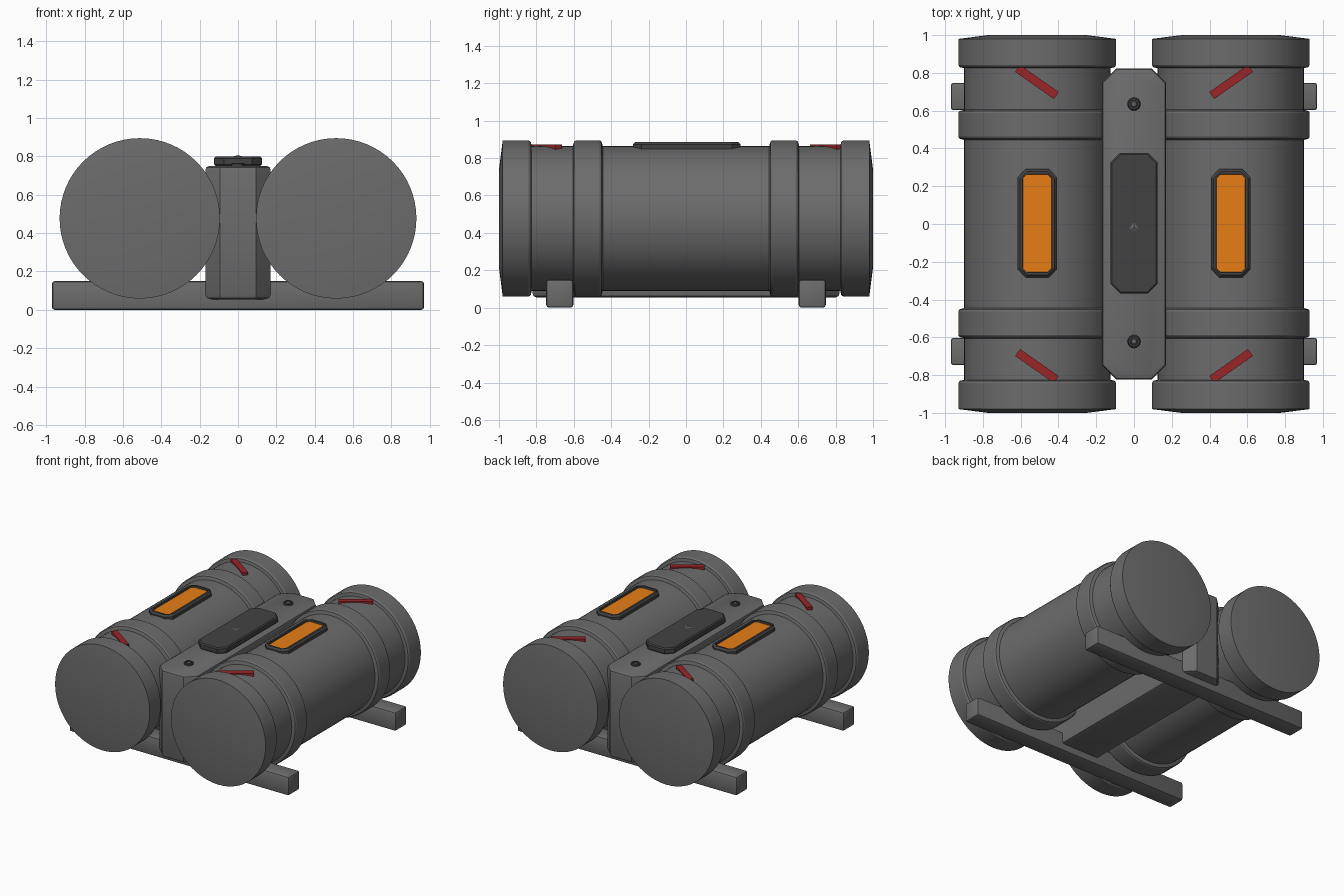
import bpy, bmesh, math
from mathutils import Matrix, Vector

if "Cube" in bpy.data.objects:
    bpy.data.objects.remove(bpy.data.objects["Cube"])


def material(name, rgb):
    m = bpy.data.materials.new(name)
    m.diffuse_color = (*rgb, 1)
    m.use_nodes = True
    m.node_tree.nodes["Principled BSDF"].inputs["Base Color"].default_value = m.diffuse_color
    return m


GREY = material("mid grey", (0.15, 0.15, 0.15))
DARK = material("dark grey", (0.055, 0.055, 0.055))
RED = material("red", (0.32, 0.018, 0.022))
ORANGE = material("orange", (0.85, 0.22, 0.008))


def finish(bm, name, mat, loc=(0, 0, 0), rot_z=0, smooth=True):
    bmesh.ops.recalc_face_normals(bm, faces=bm.faces)
    me = bpy.data.meshes.new(name)
    bm.to_mesh(me)
    bm.free()
    me.materials.append(mat)
    ob = bpy.data.objects.new(name, me)
    ob.location = loc
    ob.rotation_euler.z = rot_z
    bpy.context.collection.objects.link(ob)
    if smooth:
        bpy.ops.object.select_all(action='DESELECT')
        ob.select_set(True)
        bpy.context.view_layer.objects.active = ob
        bpy.ops.object.shade_smooth_by_angle(angle=math.radians(30))
    return ob


def octagon(hx, hy, c):
    """Rectangle outline with cut corners."""
    return [(hx, -hy + c), (hx, hy - c), (hx - c, hy), (-hx + c, hy),
            (-hx, hy - c), (-hx, -hy + c), (-hx + c, -hy), (hx - c, -hy)]


def loft(name, rings, mat, loc, caps=True):
    """Join stacked (outline, z) rings; without caps the stack closes on itself."""
    bm = bmesh.new()
    vs = [[bm.verts.new((x, y, z)) for x, y in pts] for pts, z in rings]
    n = len(vs[0])
    pairs = list(zip(vs, vs[1:]))
    if caps:
        bm.faces.new(vs[0][::-1])
        bm.faces.new(vs[-1])
    else:
        pairs.append((vs[-1], vs[0]))
    for a, b in pairs:
        for i in range(n):
            j = (i + 1) % n
            bm.faces.new((a[i], a[j], b[j], b[i]))
    return finish(bm, name, mat, loc)


def box(name, size, loc, mat, bevel=0.0, rot_z=0, segments=2):
    bm = bmesh.new()
    bmesh.ops.create_cube(bm, size=1)
    bmesh.ops.scale(bm, vec=Vector(size), verts=bm.verts)
    if bevel:
        bmesh.ops.bevel(bm, geom=bm.edges[:], offset=bevel, segments=segments,
                        profile=0.5, affect='EDGES')
    return finish(bm, name, mat, loc, rot_z)


def barrel(name, x):
    """Lathe a banded drum around the y axis."""
    R, r = 0.418, 0.387
    half = [(r, 0.445), (R - 0.006, 0.452), (R, 0.462), (R, 0.588),
            (R - 0.006, 0.598), (r, 0.605), (r, 0.825), (R - 0.008, 0.830),
            (R, 0.842), (R, 0.980), (0.26, 1.0)]
    prof = [(a, -y) for a, y in reversed(half)] + half
    bm = bmesh.new()
    n = 64
    rings = [[bm.verts.new((a * math.cos(2 * math.pi * i / n), y,
                            a * math.sin(2 * math.pi * i / n)))
              for i in range(n)] for a, y in prof]
    for p, q in zip(rings, rings[1:]):
        for i in range(n):
            j = (i + 1) % n
            bm.faces.new((p[i], p[j], q[j], q[i]))
    bm.faces.new(rings[0])
    bm.faces.new(rings[-1])
    finish(bm, name, GREY, (x, 0, 0.477))


# Twin drums with window and red markers
for side, s in (("left", -1), ("right", 1)):
    x = 0.512 * s
    barrel(side + "_drum", x)
    loft(side + "_window_frame",
         [(octagon(0.105, 0.288, 0.045), 0.835), (octagon(0.105, 0.288, 0.045), 0.872),
          (octagon(0.092, 0.275, 0.040), 0.886), (octagon(0.077, 0.260, 0.022), 0.886),
          (octagon(0.073, 0.256, 0.020), 0.835)], DARK, (x, 0.004, 0), caps=False)
    box(side + "_window_pane", (0.150, 0.515, 0.008), (x, 0.004, 0.868), ORANGE)
    for end, e in (("front", -1), ("back", 1)):
        box(f"{side}_{end}_marker", (0.25, 0.045, 0.05),
            (x + 0.002 * s, 0.752 * e, 0.847), RED, rot_z=math.radians(35) * s)

# Centre spine with cut corners and softened rims
loft("centre_spine",
     [(octagon(0.150, 0.800, 0.070), 0.055), (octagon(0.165, 0.815, 0.072), 0.062),
      (octagon(0.170, 0.822, 0.075), 0.080), (octagon(0.170, 0.822, 0.075), 0.728),
      (octagon(0.165, 0.817, 0.072), 0.743), (octagon(0.150, 0.802, 0.070), 0.750)],
     GREY, (0, 0, 0))

# Raised control plate
loft("control_plate",
     [(octagon(0.112, 0.360, 0.045), 0.745), (octagon(0.125, 0.373, 0.052), 0.758),
      (octagon(0.125, 0.373, 0.052), 0.790), (octagon(0.117, 0.365, 0.048), 0.799)],
     DARK, (0, 0.004, 0))

# Triangle pointer on the plate
bm = bmesh.new()
bmesh.ops.create_cone(bm, cap_ends=True, segments=3, radius1=0.06, radius2=0.002,
                      depth=0.014)
bmesh.ops.rotate(bm, cent=(0, 0, 0), verts=bm.verts,
                 matrix=Matrix.Rotation(math.atan2(1, 0) - math.atan2(
                     max(bm.verts, key=lambda v: v.co.xy.length).co.y,
                     max(bm.verts, key=lambda v: v.co.xy.length).co.x), 3, 'Z'))
finish(bm, "pointer", GREY, (0, -0.018, 0.799), smooth=False)

# Screws in the spine
circle = lambda r: [(r * math.cos(i * math.pi / 8), r * math.sin(i * math.pi / 8))
                    for i in range(16)]
for end, y in (("front", -0.622), ("back", 0.635)):
    loft(end + "_screw_ring",
         [(circle(0.035), 0.745), (circle(0.034), 0.760), (circle(0.029), 0.766),
          (circle(0.020), 0.766), (circle(0.018), 0.745)], DARK, (0, y, 0), caps=False)
    loft(end + "_screw_head", [(circle(0.016), 0.745), (circle(0.016), 0.758),
                               (circle(0.012), 0.762)], GREY, (0, y, 0))

# Cross feet
for end, y in (("front", -0.675), ("back", 0.675)):
    box(end + "_foot", (1.94, 0.145, 0.15), (0, y, 0.075), GREY, bevel=0.015)
